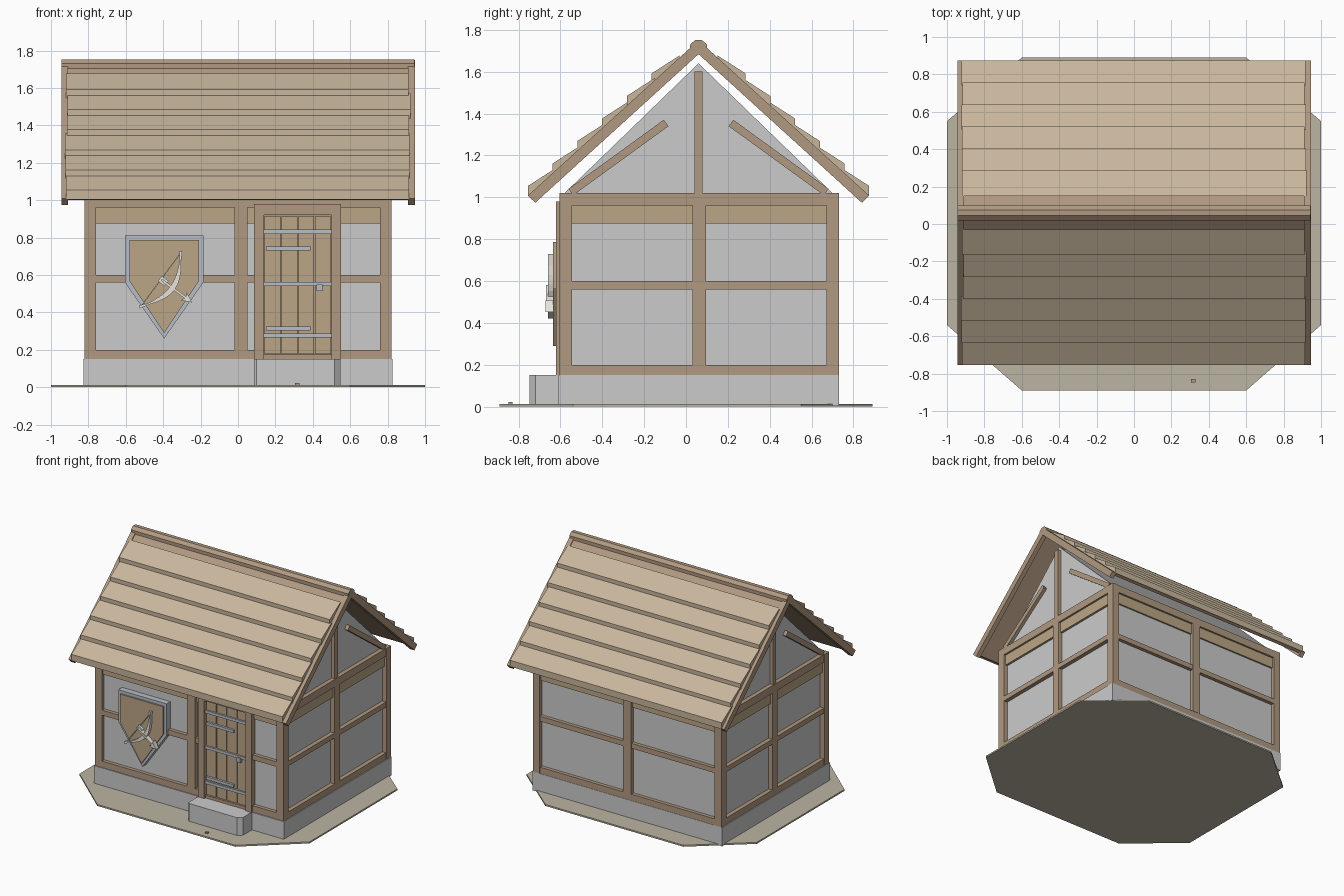
import bpy, bmesh, math, random
from mathutils import Vector

if "Cube" in bpy.data.objects:
    bpy.data.objects.remove(bpy.data.objects["Cube"])

random.seed(3)


def material(name, r, g, b):
    m = bpy.data.materials.new(name)
    m.diffuse_color = (r, g, b, 1)
    m.use_nodes = True
    m.node_tree.nodes["Principled BSDF"].inputs["Base Color"].default_value = m.diffuse_color
    return m


TIMBER = material("timber", .44, .32, .22)
ROOF = material("roof_boards", .58, .47, .34)
PLANK = material("planks", .50, .38, .24)
IRON = material("iron", .48, .51, .57)
EARTH = material("earth", .50, .46, .36)
PALE = material("pale_wood", .80, .78, .72)
STONE = material("stone", .85, .85, .83)


def prism(name, pts, axis, a, b, mat=None):
    """Extrude a 2D outline along an axis: x uses (y,z), y uses (x,z), z uses (x,y)."""
    place = {'x': lambda p, t: (t, p[0], p[1]),
             'y': lambda p, t: (p[0], t, p[1]),
             'z': lambda p, t: (p[0], p[1], t)}[axis]
    bm = bmesh.new()
    lo = [bm.verts.new(place(p, a)) for p in pts]
    hi = [bm.verts.new(place(p, b)) for p in pts]
    bm.faces.new(lo)
    bm.faces.new(hi[::-1])
    for i in range(len(pts)):
        j = (i + 1) % len(pts)
        bm.faces.new((lo[i], lo[j], hi[j], hi[i]))
    bmesh.ops.recalc_face_normals(bm, faces=bm.faces)
    me = bpy.data.meshes.new(name)
    bm.to_mesh(me)
    bm.free()
    ob = bpy.data.objects.new(name, me)
    bpy.context.collection.objects.link(ob)
    if mat:
        me.materials.append(mat)
    return ob


def box(name, x0, x1, y0, y1, z0, z1, mat=None):
    return prism(name, [(x0, y0), (x1, y0), (x1, y1), (x0, y1)], 'z', z0, z1, mat)


def bar(name, p, q, w, axis, a, b, mat):
    """Straight strip of width w between two 2D points."""
    p, q = Vector(p), Vector(q)
    d = (q - p).normalized()
    n = Vector((-d.y, d.x)) * w / 2
    return prism(name, [p + n, q + n, q - n, p - n], axis, a, b, mat)


# Ground, foundation, step
prism("ground_slab", [(-.6, -.89), (.6, -.89), (1, -.54), (1, .55), (.6, .89),
                      (-.6, .89), (-1, .55), (-1, -.54)], 'z', 0, .012, EARTH)
box("pebble", .305, .328, -.848, -.828, .01, .022, TIMBER)
box("foundation", -.825, .825, -.61, .73, .002, .15)
prism("door_step", [(.085, -.735), (.1, -.748), (.515, -.748), (.548, -.72),
                    (.548, -.6), (.085, -.6)], 'z', .005, .152, STONE)

# Plaster body with gables
prism("plaster_walls", [(-.575, .15), (.70, .15), (.70, 1.0), (.06 + .64, 1.02), (.06, 1.64),
                        (-.58, 1.02), (-.575, 1.0)], 'x', -.785, .785)

# Corner posts and frames
for sx in (-1, 1):
    for y0 in (-.605, .67):
        xs = sorted((sx * .76, sx * .82))
        box("corner_post", *xs, y0, y0 + .06, .15, 1.02, TIMBER)
    xs = sorted((sx * .77, sx * .818))
    for z0, z1 in ((.15, .20), (.56, .60), (.96, 1.02)):
        box("side_rail", *xs, -.546, .671, z0, z1, TIMBER)
    box("side_middle_post", *xs, .03, .095, .20, .96, TIMBER)
    xs = sorted((sx * .77, sx * .803))
    box("side_board", *xs, -.546, .671, .875, .961, PLANK)
    # Gable timbers
    xs = sorted((sx * .77, sx * .812))
    box("king_post", *xs, .04, .08, 1.02, 1.60, TIMBER)
    for s in (-1, 1):
        bar("gable_brace", (.06 + s * .61, 1.025), (.06 + s * .155, 1.355), .038,
            'x', *xs, TIMBER)

# Front and back framing
spans = {"front": (-.603, -.56, -.588, [(-.761, .09), (.545, .761)]),
         "back": (.685, .728, .713, [(-.761, .761)])}
for side, (y0, y1, yb, runs) in spans.items():
    board_y = (yb, -.56) if side == "front" else (.685, yb)
    for x0, x1 in runs:
        for z0, z1 in ((.15, .20), (.56, .60)):
            box(side + "_rail", x0, x1, y0, y1, z0, z1, TIMBER)
        box(side + "_board", x0, x1, *board_y, .875, .961, PLANK)
    box(side + "_top_beam", -.761, .761, y0, y1, .96, 1.02, TIMBER)
box("front_middle_post", -.02, .052, -.605, -.56, .20, .96, TIMBER)
box("back_middle_post", -.035, .035, .685, .73, .20, .96, TIMBER)

# Door
for x0, x1 in ((.085, .14), (.50, .55)):
    box("door_jamb", x0, x1, -.62, -.56, .15, .98, TIMBER)
box("door_lintel", .139, .501, -.619, -.56, .92, .98, TIMBER)
box("door_sill", .139, .501, -.605, -.56, .15, .175, TIMBER)
box("door_backing", .14, .50, -.582, -.565, .17, .92, TIMBER)
for i in range(4):
    x = .14 + i * .09
    box("door_plank", x + .003, x + .087, -.595, -.575, .178,
        .918 - random.random() * .01, PLANK)
for z in (.265, .54, .82):
    box("door_band", .14, .50, -.608, -.59, z, z + .022, IRON)
for z in (.302, .73):
    box("door_hinge", .15, .388, -.612, -.59, z, z + .022, IRON)
box("door_lock", .42, .452, -.618, -.59, .515, .55, IRON)


# Shield sign
def shield(k):
    return [(-.605 + k, .81 - k), (-.185 - k, .81 - k), (-.185 - k, .56 + k * .3),
            (-.395, .26 + k * 1.25), (-.605 + k, .56 + k * .3)]


prism("shield_rim", shield(0), 'y', -.622, -.57, IRON)
prism("shield_panel", shield(.024), 'y', -.635, -.60, PLANK)

# Bow and arrow emblem
top, low = Vector((-.305, .72)), Vector((-.52, .43))
out = Vector((.803, -.596))


def bow_arc(depth):
    return [top.lerp(low, i / 10) + out * depth * math.sin(math.pi * i / 10)
            for i in range(11)]


outer, inner = bow_arc(.092), bow_arc(.062)
tip = (top - low).normalized() * .012
prism("bow", [outer[0] + tip] + outer[1:10] + [outer[10] - tip] + [inner[10] - out * .012]
      + inner[9:0:-1] + [inner[0] - out * .012], 'y', -.66, -.633, PALE)
bar("bow_string", top, low, .005, 'y', -.645, -.633, PALE)
mid = Vector((-.41, .575))
across = Vector((.596, .803))
bar("arrow_shaft", mid, mid + out * .17, .013, 'y', -.668, -.633, PALE)
bar("arrow_feather", mid - out * .01, mid + out * .035, .035, 'y', -.655, -.633, PALE)
head = mid + out * .15
prism("arrow_head", [head + across * .026, head + out * .055, head - across * .026,
                     head + out * .012], 'y', -.67, -.633, PALE)


# Roof: slope helper gives height of the deck at distance d from the ridge
def slope(d, lift=0):
    return 1.75 - .91 * d + lift


for s in (-1, 1):
    def side(pts):
        return [(.06 + s * d, z) for d, z in pts]

    prism("roof_deck", side([(0, slope(0, -.01)), (.812, slope(.812)), (.785, slope(.785, -.035)),
                             (0, slope(0, -.045))]), 'x', -.912, .912, TIMBER)
    for i in range(6):
        d = .225 + .118 * i
        prism("roof_board_row",
              side([(d, slope(d, .046)), (d, slope(d, -.004)), (d - .135, slope(d - .135, -.012)),
                    (d - .135, slope(d - .135, .010))]), 'x',
              -.912 - random.random() * .012, .912 + random.random() * .012, ROOF)
    for sx in (-1, 1):
        prism("barge_board", side([(0, slope(0)), (.815, slope(.815)), (.78, slope(.78, -.066)),
                                   (0, slope(0, -.066))]), 'x',
              *sorted((sx * .908, sx * .945)), TIMBER)

# Ridge beam
prism("ridge_beam", [(.02, 1.69), (.02, 1.73), (.045, 1.752), (.075, 1.752), (.10, 1.73),
                     (.10, 1.69)], 'x', -.944, .944, TIMBER)
